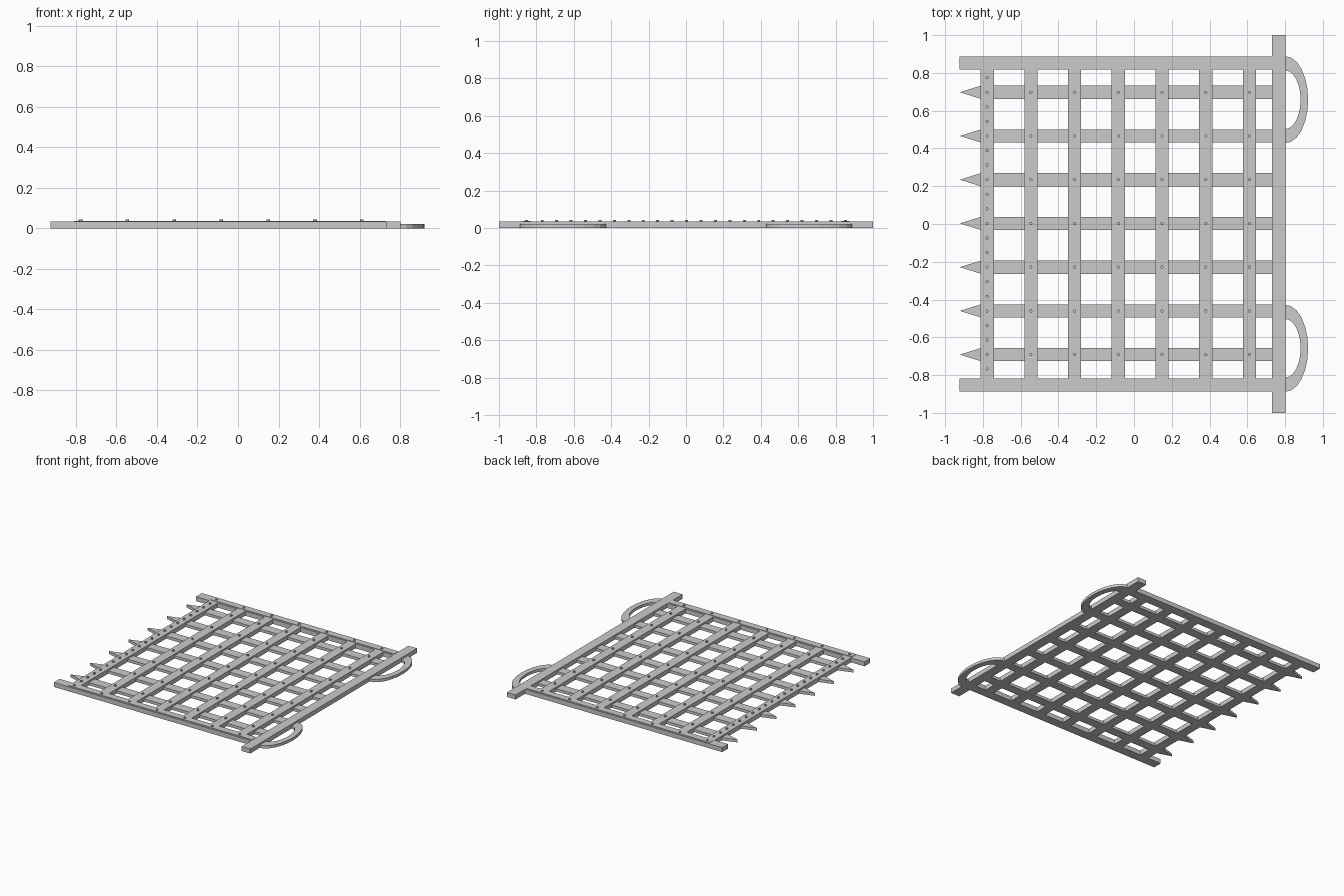
import bpy, bmesh, math

cube = bpy.data.objects.get("Cube")
if cube:
    bpy.data.objects.remove(cube, do_unlink=True)

iron = bpy.data.materials.new("grey_iron")
iron.use_nodes = True
GREY = (0.6, 0.6, 0.6, 1)
iron.diffuse_color = GREY
iron.node_tree.nodes["Principled BSDF"].inputs["Base Color"].default_value = GREY

BAR = 0.07        # bar width
LOW = 0.021       # lower bars and handles
HIGH = 0.034      # frame and upper bars
STRAP = 0.037     # thin straps on the side rails
PITCH = 0.2315    # lattice spacing
RAIL_Y = 0.852
STEPS = range(-3, 4)
bar_xs = [-0.083 + i * PITCH for i in STEPS]
bar_ys = [0.003 + i * PITCH for i in STEPS]


def prism(name, outline, z0, z1):
    """Extrude a flat outline between two heights."""
    bm = bmesh.new()
    face = bm.faces.new([bm.verts.new((x, y, z0)) for x, y in outline])
    top = bmesh.ops.extrude_face_region(bm, geom=[face])
    verts = [v for v in top["geom"] if isinstance(v, bmesh.types.BMVert)]
    bmesh.ops.translate(bm, verts=verts, vec=(0, 0, z1 - z0))
    bmesh.ops.recalc_face_normals(bm, faces=bm.faces)
    mesh = bpy.data.meshes.new(name)
    bm.to_mesh(mesh)
    bm.free()
    mesh.materials.append(iron)
    obj = bpy.data.objects.new(name, mesh)
    bpy.context.collection.objects.link(obj)
    return obj


def box(name, x0, x1, y0, y1, z0, z1):
    return prism(name, [(x0, y0), (x1, y0), (x1, y1), (x0, y1)], z0, z1)


def rivet(x, y, z):
    r = 0.009
    ring = [(x + r * math.cos(k * math.tau / 6), y + r * math.sin(k * math.tau / 6))
            for k in range(6)]
    prism("rivet", ring, z - 0.002, 0.044)


# Top beam
box("top_beam", 0.73, 0.803, -1, 1, 0, HIGH)

# Side rails with straps and curved handles
for side, label in ((1, "left"), (-1, "right")):
    y = side * RAIL_Y
    box(label + "_rail", -0.925, 0.73, y - 0.035, y + 0.035, 0, HIGH)
    box(label + "_strap", -0.81, 0.73, y - 0.022, y + 0.022, HIGH - 0.002, STRAP)
    angles = [-math.pi / 2 + math.pi * k / 12 for k in range(13)]
    arc = lambda rx, ry: [(0.802 + rx * math.cos(a), side * 0.658 + ry * math.sin(a))
                          for a in angles]
    prism(label + "_handle", arc(0.12, 0.23) + arc(0.08, 0.155)[::-1], 0, LOW)

# Lower bars ending in spikes
for y in bar_ys:
    h = BAR / 2
    prism("spiked_bar", [(-0.81, y - h), (0.73, y - h), (0.73, y + h),
                         (-0.81, y + h), (-0.922, y)], 0, LOW)

# Upper cross bars, riveted where they meet the other bars
for x in bar_xs:
    box("cross_bar", x - BAR / 2, x + BAR / 2, -0.818, 0.818, 0, HIGH)
    for y in bar_ys:
        rivet(x, y, HIGH)
    for y in (-RAIL_Y, RAIL_Y):
        rivet(x, y, STRAP)

# Extra rivets along the cross bar next to the spikes
for k in range(-10, 11):
    if k % 3:
        rivet(bar_xs[0], 0.003 + k * PITCH / 3, HIGH)
